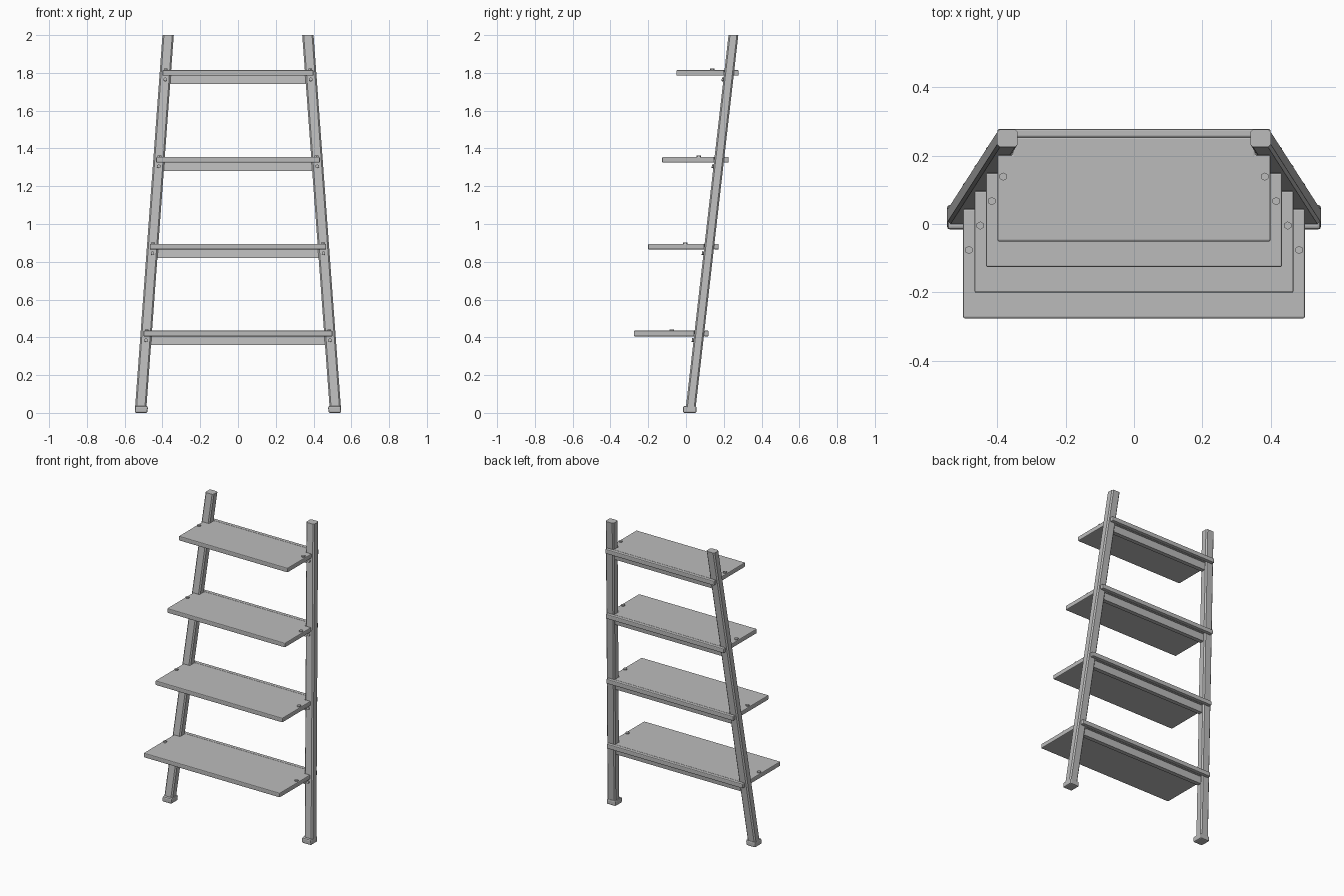
import bpy, bmesh
from mathutils import Vector

if "Cube" in bpy.data.objects:
    bpy.data.objects.remove(bpy.data.objects["Cube"], do_unlink=True)

GREY = (0.5, 0.5, 0.5, 1.0)
grey = bpy.data.materials.new("plain grey")
grey.use_nodes = True
grey.diffuse_color = GREY
grey.node_tree.nodes["Principled BSDF"].inputs["Base Color"].default_value = GREY


def finish(bm, name, bevel=0.0, segments=1):
    bmesh.ops.recalc_face_normals(bm, faces=bm.faces)
    mesh = bpy.data.meshes.new(name)
    bm.to_mesh(mesh)
    bm.free()
    mesh.materials.append(grey)
    obj = bpy.data.objects.new(name, mesh)
    bpy.context.collection.objects.link(obj)
    if bevel:
        mod = obj.modifiers.new("soft edges", 'BEVEL')
        mod.width, mod.segments = bevel, segments
    return obj


def prism(name, outline, low, high, bevel=0.0, segments=1):
    """Extrude an xy outline from point low to point high."""
    bm = bmesh.new()
    ends = [[bm.verts.new(Vector((x, y, 0)) + Vector(c)) for x, y in outline]
            for c in (low, high)]
    for ring in ends:
        bm.faces.new(ring)
    n = len(outline)
    for i in range(n):
        j = (i + 1) % n
        bm.faces.new((ends[0][i], ends[0][j], ends[1][j], ends[1][i]))
    return finish(bm, name, bevel, segments)


def rect(hx, hy):
    return [(-hx, -hy), (hx, -hy), (hx, hy), (-hx, hy)]


def octagon(hx, hy, c):
    return [(-hx + c, -hy), (hx - c, -hy), (hx, -hy + c), (hx, hy - c),
            (hx - c, hy), (-hx + c, hy), (-hx, hy - c), (-hx, -hy + c)]


def bolt(name, location, axis, radius=0.012, depth=0.018):
    bm = bmesh.new()
    bmesh.ops.create_cone(bm, cap_ends=True, segments=6, radius1=radius,
                          radius2=radius, depth=depth)
    obj = finish(bm, name)
    obj.location = location
    obj.rotation_mode = 'QUATERNION'
    obj.rotation_quaternion = Vector(axis).to_track_quat('Z', 'Y')


def leg_x(z):
    return 0.517 - 0.0735 * z


def leg_y(z):
    return 0.022 + 0.1145 * z


# Leaning legs with chamfered corners, and their feet
HX, HY = 0.03, 0.026
for side, s in (("left", 1), ("right", -1)):
    prism(side + "_leg", octagon(HX, HY, 0.008),
          (s * leg_x(0.01), leg_y(0.01), 0.01), (s * leg_x(2), leg_y(2), 2))
    prism(side + "_foot", rect(0.034, 0.036),
          (s * 0.513, 0.02, 0), (s * 0.511, 0.02, 0.036), 0.008, 2)

# Shelves, each with a back rail, an apron and bolts
for i in range(4):
    z = 0.42 + 0.46 * i
    half = 0.5 - 0.0335 * i
    front = -0.276 + 0.075 * i
    y = leg_y(z)
    inner = leg_x(z) - HX
    tag = "_" + str(i + 1)

    # Board notched around both legs
    board = [(-half, front), (half, front), (half, y - HY), (inner, y - HY),
             (inner, y + HY), (-inner, y + HY), (-inner, y - HY), (-half, y - HY)]
    prism("shelf" + tag, board, (0, 0, z - 0.015), (0, 0, z + 0.015), 0.005, 2)

    # Rail across the rear of the legs
    prism("back_rail" + tag, rect(half, 0.0125),
          (0, y + HY + 0.0115, z - 0.015), (0, y + HY + 0.0115, z + 0.015), 0.005, 2)

    # Apron under the board, leaning with the legs
    low, high = z - 0.06, z - 0.012
    prism("apron" + tag, rect(inner + 0.005, 0.014),
          (0, leg_y(low), low), (0, leg_y(high), high))

    for side, s in (("left", 1), ("right", -1)):
        bolt(side + "_shelf_bolt" + tag, (s * (half - 0.017), front + 0.2 - 0.0035 * i, z + 0.013),
             (0, 0, 1))
        zb = z - 0.035
        bolt(side + "_leg_bolt" + tag, (s * (leg_x(zb) - 0.002), leg_y(zb) - HY, zb),
             (0, -1, 0.11), 0.01)
